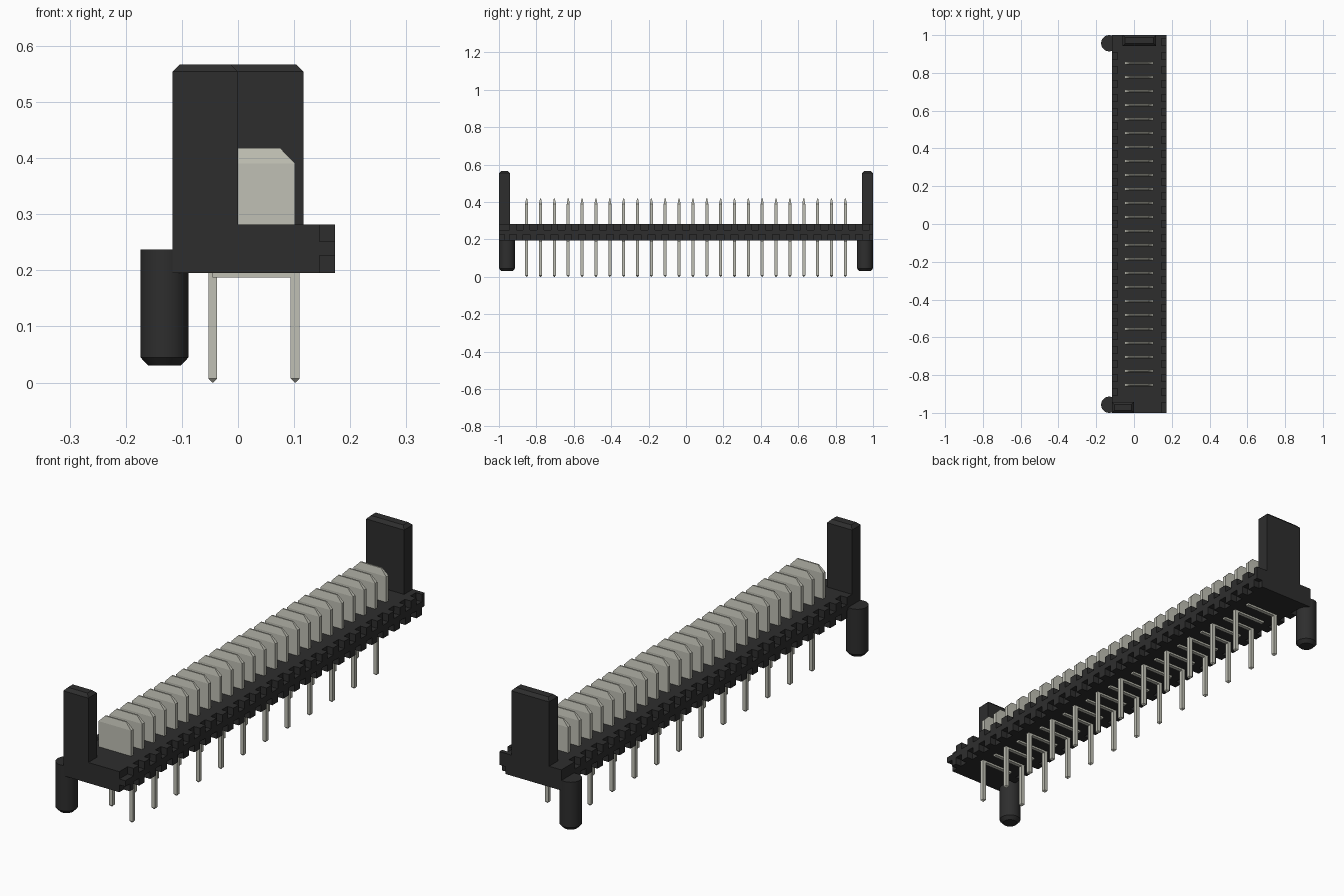
import bpy, bmesh, math
from mathutils import Matrix

cube = bpy.data.objects.get("Cube")
if cube:
    bpy.data.objects.remove(cube)


def material(name, colour):
    m = bpy.data.materials.new(name)
    m.use_nodes = True
    m.diffuse_color = colour
    m.node_tree.nodes["Principled BSDF"].inputs["Base Color"].default_value = colour
    return m


BLACK = material("black plastic", (0.027, 0.027, 0.027, 1))
METAL = material("pale metal", (0.53, 0.53, 0.46, 1))

PITCH = 2 / 27
COUNT = 24
BOTTOM, TOP = 0.195, 0.282


def add_box(bm, x, y, z, cut_top=0, cut_bottom=0):
    """Box from (min, max) ranges, optionally drawn in at its top or bottom."""
    def ring(height, inset):
        ax, bx = x[0] + inset, x[1] - inset
        dy = min(inset, (y[1] - y[0]) * 0.4)
        ay, by = y[0] + dy, y[1] - dy
        return [bm.verts.new((px, py, height))
                for px, py in ((ax, ay), (bx, ay), (bx, by), (ax, by))]
    rings = [ring(z[0], cut_bottom)]
    if cut_bottom:
        rings.append(ring(z[0] + cut_bottom, 0))
    if cut_top:
        rings.append(ring(z[1] - cut_top, 0))
    rings.append(ring(z[1], cut_top))
    bm.faces.new(rings[0][::-1])
    bm.faces.new(rings[-1])
    for low, high in zip(rings, rings[1:]):
        for i in range(4):
            j = (i + 1) % 4
            bm.faces.new((low[i], low[j], high[j], high[i]))


def finish(bm, name, mat):
    mesh = bpy.data.meshes.new(name)
    bm.to_mesh(mesh)
    bm.free()
    mesh.materials.append(mat)
    ob = bpy.data.objects.new(name, mesh)
    bpy.context.scene.collection.objects.link(ob)
    return ob


# Long base bar with solid ends
bm = bmesh.new()
add_box(bm, (-0.088, 0.145), (-1, 1), (BOTTOM, TOP))
finish(bm, "base_bar", BLACK)
bm = bmesh.new()
for a in (-1, 0.942):
    add_box(bm, (-0.117, -0.088), (a, a + 0.058), (BOTTOM, TOP))
finish(bm, "base_ends", BLACK)

# Side rails with staggered upper and lower teeth
for name, x, end in (("right_rail", (-0.117, -0.088), 0.942),
                     ("left_rail", (0.145, 0.173), 1)):
    bm = bmesh.new()
    low, high = 0.226, 0.251
    add_box(bm, x, (-end, end), (low, high))
    for i in range(27):
        y = -1 + (i + 0.5) * PITCH
        for centre, z in ((y, (BOTTOM, low)), (y + PITCH / 2, (high, TOP))):
            a = max(centre - PITCH / 4, 0.03 - 1, -end)
            b = min(centre + PITCH / 4, end)
            if b - a > 0.005:
                add_box(bm, x, (a, b), z)
    finish(bm, name, BLACK)

# Upright guide posts, narrow at the front and wide at the back
for name, x, y in (("front_post", (-0.117, 0), (-1, -0.942)),
                   ("back_post", (-0.06, 0.117), (0.942, 1))):
    bm = bmesh.new()
    add_box(bm, x, y, (TOP, 0.567), cut_top=0.013)
    finish(bm, name, BLACK)

# Round locating pegs with a chamfered foot
for name, y in (("front_peg", -0.957), ("back_peg", 0.957)):
    bm = bmesh.new()
    for r1, r2, a, b in ((0.043, 0.043, 0.045, 0.237), (0.029, 0.043, 0.03, 0.045)):
        bmesh.ops.create_cone(bm, cap_ends=True, segments=32, radius1=r1, radius2=r2,
                              depth=b - a,
                              matrix=Matrix.Translation((-0.131, y, (a + b) / 2)))
    ob = finish(bm, name, BLACK)
    bpy.ops.object.select_all(action="DESELECT")
    ob.select_set(True)
    bpy.context.view_layer.objects.active = ob
    bpy.ops.object.shade_smooth_by_angle(angle=math.radians(30))


def blade(bm, y):
    """Flat contact with clipped corners and a thinned top edge."""
    half, thin = 0.008, 0.003
    rows = ((TOP - 0.01, -0.05, 0.102, half), (0.39, -0.05, 0.102, half),
            (0.418, -0.023, 0.075, thin))
    rings = [[bm.verts.new(p) for p in ((a, y - t, z), (b, y - t, z),
                                        (b, y + t, z), (a, y + t, z))]
             for z, a, b, t in rows]
    bm.faces.new(rings[0][::-1])
    bm.faces.new(rings[-1])
    for low, high in zip(rings, rings[1:]):
        for i in range(4):
            j = (i + 1) % 4
            bm.faces.new((low[i], low[j], high[j], high[i]))


# Contacts: blade above, cross bar below, tails on alternating sides
blades, bars, tails = bmesh.new(), bmesh.new(), bmesh.new()
for i in range(COUNT):
    y = (i - (COUNT - 1) / 2) * PITCH
    side = (y - 0.008, y + 0.008)
    blade(blades, y)
    add_box(bars, (-0.045, 0.102), side, (0.187, BOTTOM + 0.003))
    x = 0.102 if i % 2 == 0 else -0.045
    add_box(tails, (x - 0.008, x + 0.008), side, (0, BOTTOM + 0.003), cut_bottom=0.007)
finish(blades, "contact_blades", METAL)
finish(bars, "contact_bars", METAL)
finish(tails, "contact_tails", METAL)
